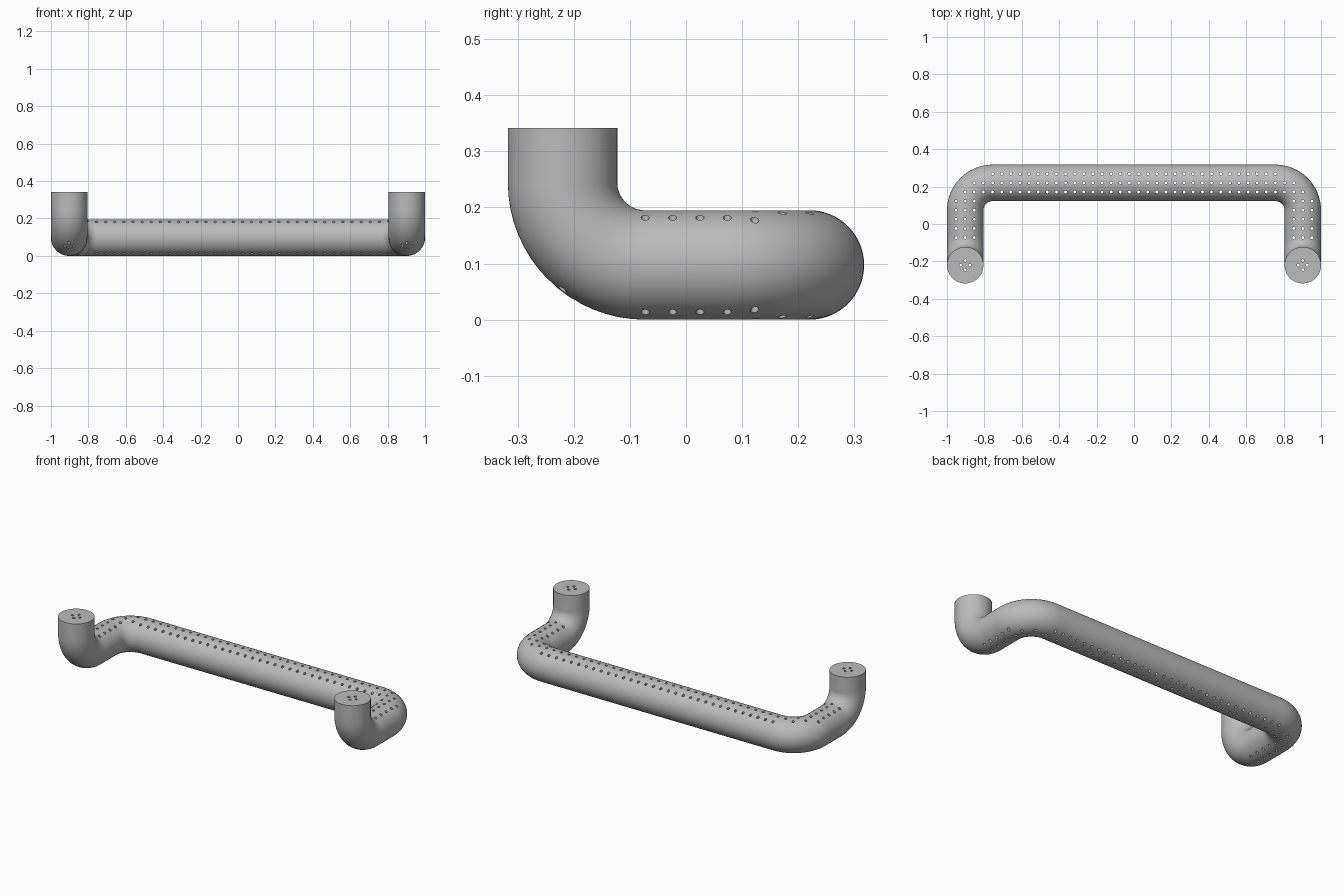
import bpy, bmesh, math
from mathutils import Vector, Matrix

cube = bpy.data.objects.get("Cube")
if cube:
    bpy.data.objects.remove(cube, do_unlink=True)

R = 0.0975          # tube radius
BEND = 0.147        # centreline bend radius
LEG_X, BAR_Y, TOP_Z = 1 - R, 0.22, 0.342
PITCH = LEG_X / 18.5
SIDES, STEPS = 64, 16

# One grey for the whole part
grey = bpy.data.materials.new("grey")
grey.use_nodes = True
grey.diffuse_color = (0.5, 0.5, 0.5, 1)
grey.node_tree.nodes["Principled BSDF"].inputs["Base Color"].default_value = grey.diffuse_color


def make_object(name, bm):
    mesh = bpy.data.meshes.new(name)
    bm.to_mesh(mesh)
    bm.free()
    mesh.materials.append(grey)
    obj = bpy.data.objects.new(name, mesh)
    bpy.context.collection.objects.link(obj)
    return obj


# Centreline: leg down, elbow, arm back, elbow, bar, and the same mirrored
corners = [Vector(c) for c in (
    (-LEG_X, -BAR_Y, TOP_Z), (-LEG_X, -BAR_Y, R), (-LEG_X, BAR_Y, R),
    (LEG_X, BAR_Y, R), (LEG_X, -BAR_Y, R), (LEG_X, -BAR_Y, TOP_Z))]
stations = [(corners[0], Vector((0, 0, -1)))]
for before, corner, after in zip(corners, corners[1:], corners[2:]):
    d_in, d_out = (corner - before).normalized(), (after - corner).normalized()
    centre = corner + BEND * (d_out - d_in)
    for i in range(STEPS + 1):
        a = math.pi / 2 * i / STEPS
        point = centre + BEND * (math.sin(a) * d_in - math.cos(a) * d_out)
        stations.append((point, math.cos(a) * d_in + math.sin(a) * d_out))
stations.append((corners[-1], Vector((0, 0, 1))))

# Sweep a ring along the centreline
bm = bmesh.new()
spokes = [Vector((math.cos(t), math.sin(t), 0)) * R
          for t in (2 * math.pi * k / SIDES for k in range(SIDES))]
rings, tangent = [], stations[0][1]
for point, direction in stations:
    turn = tangent.rotation_difference(direction)
    spokes = [turn @ s for s in spokes]
    tangent = direction
    rings.append([bm.verts.new(point + s) for s in spokes])
for a, b in zip(rings, rings[1:]):
    for k in range(SIDES):
        n = (k + 1) % SIDES
        bm.faces.new((a[k], a[n], b[n], b[k]))
bm.faces.new(rings[0])
bm.faces.new(rings[-1])
bmesh.ops.recalc_face_normals(bm, faces=bm.faces)
tube = make_object("bent_tube", bm)

# Hole positions: a square grid of three rows along the bar and arms
holes = set()
for side in (-1, 1):
    for col in range(19):
        for row in range(-1, 7):
            x, y = (col + 0.5) * PITCH, BAR_Y - row * PITCH
            if col < 15 and row <= 1:
                holes.add((side * x, y))
            elif col >= 15 and row <= 1 and col + 1 - row <= 18 and not (row < 0 and col > 15):
                holes.add((side * x, y))
    for col in (17.5, 18.5, 19.5):
        for row in range(2, 7):
            holes.add((side * col * PITCH, BAR_Y - row * PITCH))
    # Four holes down through each leg
    for dx, dy in ((1, 0), (-1, 0), (0, 1), (0, -1)):
        holes.add((side * LEG_X + dx * PITCH / 2, -BAR_Y + dy * PITCH / 2))

# Drill all holes straight through
bm = bmesh.new()
for x, y in sorted(holes):
    bmesh.ops.create_cone(bm, cap_ends=True, segments=12, radius1=0.0075, radius2=0.0075,
                          depth=1, matrix=Matrix.Translation((x, y, 0.2)))
drill = make_object("hole_cutter", bm)
drill.hide_render = True
drill.hide_set(True)

cut = tube.modifiers.new("holes", "BOOLEAN")
cut.operation = "DIFFERENCE"
cut.solver = "EXACT"
cut.object = drill
bpy.ops.object.select_all(action="DESELECT")
tube.select_set(True)
bpy.context.view_layer.objects.active = tube
bpy.ops.object.modifier_apply(modifier=cut.name)
bpy.data.objects.remove(drill, do_unlink=True)
bpy.ops.object.shade_smooth_by_angle(angle=math.radians(30))
